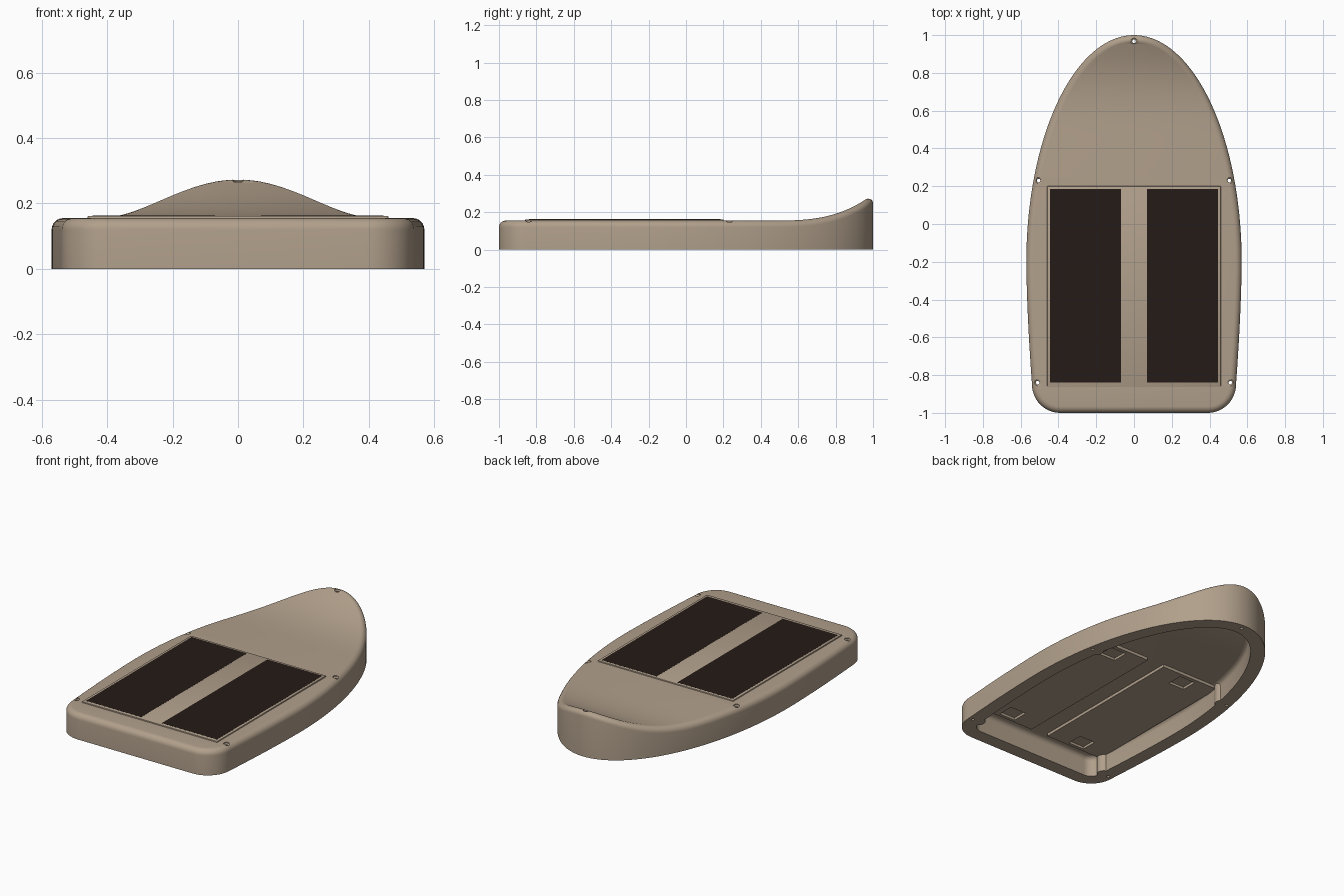
import bpy, bmesh, math
from mathutils import Vector

if "Cube" in bpy.data.objects:
    bpy.data.objects.remove(bpy.data.objects["Cube"])


def material(name, rgb):
    m = bpy.data.materials.new(name)
    m.diffuse_color = (*rgb, 1)
    m.use_nodes = True
    m.node_tree.nodes["Principled BSDF"].inputs["Base Color"].default_value = m.diffuse_color
    return m


TAN = material("tan_shell", (0.44, 0.35, 0.26))
DARK = material("dark_panel", (0.018, 0.011, 0.008))


def finish(bm, name, mat=None, smooth=True):
    bmesh.ops.recalc_face_normals(bm, faces=bm.faces)
    me = bpy.data.meshes.new(name)
    bm.to_mesh(me)
    bm.free()
    ob = bpy.data.objects.new(name, me)
    bpy.context.collection.objects.link(ob)
    if mat:
        me.materials.append(mat)
    if smooth:
        shade(ob)
    return ob


def select(ob):
    bpy.ops.object.select_all(action='DESELECT')
    ob.select_set(True)
    bpy.context.view_layer.objects.active = ob


def shade(ob):
    select(ob)
    bpy.ops.object.shade_smooth_by_angle(angle=math.radians(35))


def add_box(bm, x0, x1, y0, y1, z0, z1):
    v = bmesh.ops.create_cube(bm, size=1)['verts']
    for p in v:
        p.co = ((x0 + x1) / 2 + p.co.x * (x1 - x0),
                (y0 + y1) / 2 + p.co.y * (y1 - y0),
                (z0 + z1) / 2 + p.co.z * (z1 - z0))


def add_lathe(bm, x, y, profile, n=24):
    rings = [[bm.verts.new((x + r * math.cos(2 * math.pi * i / n),
                            y + r * math.sin(2 * math.pi * i / n), z))
              for i in range(n)] for r, z in profile]
    for a, b in zip(rings, rings[1:]):
        for i in range(n):
            j = (i + 1) % n
            bm.faces.new((a[i], a[j], b[j], b[i]))
    bm.faces.new(rings[0])
    bm.faces.new(rings[-1])


def boolean(ob, cutter, op):
    mod = ob.modifiers.new(op, 'BOOLEAN')
    mod.operation, mod.object, mod.solver = op, cutter, 'EXACT'
    select(ob)
    bpy.ops.object.modifier_apply(modifier=mod.name)
    bpy.data.objects.remove(cutter)


# Half outline: elliptical bow, gently tapering side, rounded stern corner
half = []
for i in range(37):
    t = math.pi / 2 * (1 - i / 36)
    half.append(Vector((0.57 * math.cos(t), -0.2 + 1.2 * math.sin(t))))
half[0].x = 0
for i in range(1, 12):
    t = i / 12
    half.append(Vector((0.57 - 0.03 * t ** 1.6, -0.2 - 0.65 * t)))
for i in range(13):
    t = math.pi / 2 * i / 12
    half.append(Vector((0.39 + 0.15 * math.cos(t), -0.85 - 0.15 * math.sin(t))))
N = len(half)
normals = [Vector((0, 1))]
for i in range(1, N - 1):
    d = half[i + 1] - half[i - 1]
    normals.append(Vector((-d.y, d.x)).normalized())
normals.append(Vector((0, -1)))


def top(y):
    return 0.155 + 0.12 * (max(0, y - 0.45) / 0.52) ** 3


# Shell: outer wall, rounded rim, swept-up deck, hollow underside
bm = bmesh.new()
R, WALL, SKIN = 0.035, 0.085, 0.03


def ring(inset, zf):
    pts = [p - n * inset for p, n in zip(half, normals)]
    # heights on the rim follow the deck just inside it, so the bow tip rounds over
    hs = [zf(p.y + 0.6 * min(0, (q - n * R).y - p.y) if inset < R and p.y > 0 else p.y)
          for p, q, n in zip(pts, half, normals)]
    right = [bm.verts.new((p.x, p.y, h)) for p, h in zip(pts, hs)]
    left = [bm.verts.new((-p.x, p.y, h)) for p, h in zip(pts[1:], hs[1:])]
    return right + left[::-1]


def cap(r):
    pairs = [(r[i], r[-i]) for i in range(1, N)]
    bm.faces.new((r[0], *pairs[0]))
    for a, b in zip(pairs, pairs[1:]):
        bm.faces.new((a[0], a[1], b[1], b[0]))


arc = [math.pi / 2 * k / 6 for k in range(7)]
rings = [ring(WALL + 0.03 * (1 - math.cos(a)),
              lambda y, a=a: top(y) - SKIN - 0.03 * (1 - math.sin(a))) for a in arc[::-1]]
rings += [ring(WALL, lambda y: 0), ring(0, lambda y: 0)]
rings += [ring(R * (1 - math.cos(a)),
               lambda y, a=a: top(y) - R * (1 - math.sin(a))) for a in arc]
for a, b in zip(rings, rings[1:]):
    for i in range(len(a)):
        j = (i + 1) % len(a)
        bm.faces.new((a[i], a[j], b[j], b[i]))
cap(rings[0])
cap(rings[-1])
shell = finish(bm, "deck_shell", TAN, False)

# Screw bosses on the inner walls
bm = bmesh.new()
for s in (-1, 1):
    for x, y in ((0.472, 0.225), (0.472, -0.835)):
        add_lathe(bm, s * x, y, [(0.04, 0), (0.04, 0.135)])
boolean(shell, finish(bm, "boss_helper", TAN, False), 'UNION')

# Counterbored through holes
bm = bmesh.new()
for x, y in ((0, 0.967), (0.505, 0.23), (-0.505, 0.23), (0.51, -0.84), (-0.51, -0.84)):
    z = top(y)
    add_lathe(bm, x, y, [(0.0095, -0.05), (0.0095, z - 0.011), (0.017, z - 0.006), (0.017, z + 0.05)])
boolean(shell, finish(bm, "hole_helper", TAN, False), 'DIFFERENCE')
shade(shell)

# Raised panel frame on the deck
bm = bmesh.new()
add_box(bm, -0.46, 0.46, -0.86, 0.20, 0.14, 0.162)
bmesh.ops.bevel(bm, geom=bm.edges[:], offset=0.003, segments=2, affect='EDGES', profile=0.5)
finish(bm, "panel_frame", TAN)

for s, side in ((-1, "left"), (1, "right")):
    # Dark inlaid panel, flush with the frame
    bm = bmesh.new()
    xs = sorted((s * 0.07, s * 0.445))
    add_box(bm, *xs, -0.84, 0.185, 0.145, 0.1624)
    finish(bm, side + "_dark_panel", DARK, False)

    # Panel housing under the deck with two square pockets
    bm = bmesh.new()
    xs = sorted((s * 0.06, s * 0.46))
    add_box(bm, *xs, -0.85, 0.195, 0.107, 0.135)
    housing = finish(bm, side + "_panel_housing", TAN, False)
    bm = bmesh.new()
    for y in (0.12, -0.78):
        add_box(bm, s * 0.26 - 0.055, s * 0.26 + 0.055, y - 0.05, y + 0.05, 0.05, 0.122)
    boolean(housing, finish(bm, "pocket_helper", TAN, False), 'DIFFERENCE')
